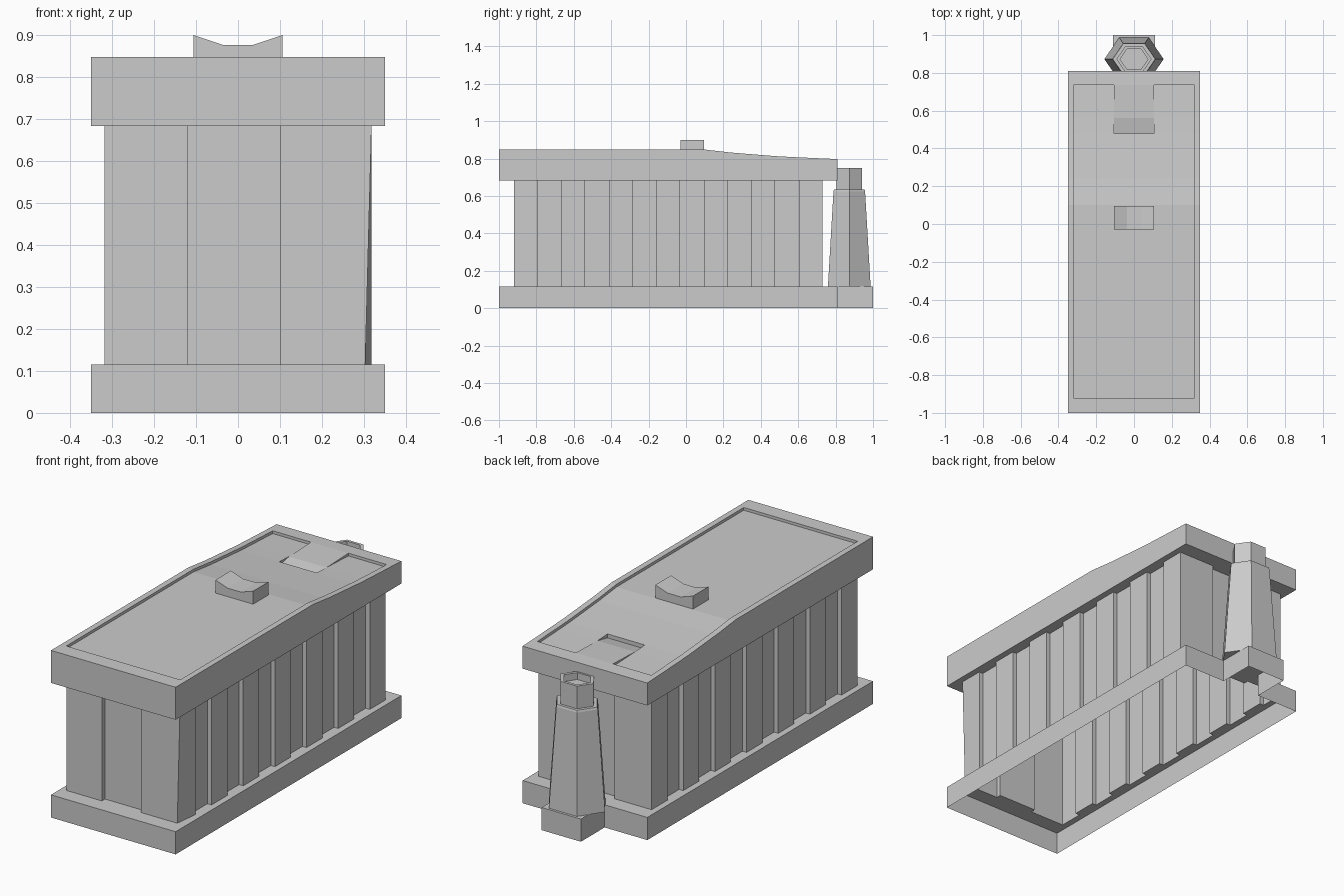
import bpy, bmesh, math

if "Cube" in bpy.data.objects:
    bpy.data.objects.remove(bpy.data.objects["Cube"])


def add_face(bm, pts):
    return bm.faces.new([bm.verts.new(p) for p in pts])


def finish(name, bm):
    bmesh.ops.remove_doubles(bm, verts=bm.verts, dist=1e-4)
    bmesh.ops.recalc_face_normals(bm, faces=bm.faces)
    me = bpy.data.meshes.new(name)
    bm.to_mesh(me)
    bm.free()
    ob = bpy.data.objects.new(name, me)
    bpy.context.collection.objects.link(ob)
    return ob


def band(bm, lo, hi):
    """Quads between two closed loops of 3D points."""
    n = len(lo)
    for i in range(n):
        j = (i + 1) % n
        add_face(bm, [lo[i], lo[j], hi[j], hi[i]])


def ledge(bm, outer, inner, z, up):
    """Flat ring between two outlines."""
    edges = []
    for loop in (outer, inner):
        vs = [bm.verts.new((x, y, z)) for x, y in loop]
        edges += [bm.edges.new((vs[i - 1], vs[i])) for i in range(len(vs))]
    bmesh.ops.triangle_fill(bm, use_beauty=True, edges=edges, normal=(0, 0, up))


def at(loop, z):
    return [(x, y, z) for x, y in loop]


BASE_Z, EAVE_Z, DROP = 0.115, 0.683, 0.014

# Corrugated wall outline, alternating proud and recessed panels
ys = [-0.92 + i * 1.65 / 13 for i in range(14)]
right = []
for i in range(13):
    x = 0.295 if i % 2 else 0.318
    right += [(x, ys[i]), (x, ys[i + 1])]
back = [(0.11, 0.73), (0.11, 0.705), (-0.11, 0.705), (-0.11, 0.73)]
front = [(-0.12, -0.92), (-0.12, -0.895), (0.1, -0.895), (0.1, -0.92)]
wall_top = right + back + [(-x, y) for x, y in reversed(right)] + front
wall_low = [(0.303, -0.92)] + wall_top[1:]

bm = bmesh.new()
band(bm, at(wall_low, BASE_Z), at(wall_top, EAVE_Z))
finish("corrugated_walls", bm)

# Open-bottomed base with a plinth for the tower
base = [(-0.35, -1), (0.35, -1), (0.35, 0.81), (0.11, 0.81),
        (0.11, 1), (-0.11, 1), (-0.11, 0.81), (-0.35, 0.81)]
bm = bmesh.new()
band(bm, at(base, 0), at(base, BASE_Z))
ledge(bm, base, wall_low, BASE_Z, 1)
finish("base", bm)


# Roof height along its length
def roof_z(y):
    prof = [(-1, 0.848), (0.1, 0.848), (0.24, 0.832), (0.5, 0.811), (0.81, 0.797)]
    for (y0, z0), (y1, z1) in zip(prof, prof[1:]):
        if y <= y1:
            return z0 + (z1 - z0) * (y - y0) / (y1 - y0)
    return prof[-1][1]


bm = bmesh.new()
Y = [-1, -0.92, 0.1, 0.24, 0.48, 0.56, 0.735, 0.81]
X = [-0.35, -0.32, -0.105, 0.105, 0.32, 0.35]


def strip(x0, x1, y0, y1, d0=0, d1=0):
    add_face(bm, [(x0, y0, roof_z(y0) - d0), (x1, y0, roof_z(y0) - d0),
                  (x1, y1, roof_z(y1) - d1), (x0, y1, roof_z(y1) - d1)])


# Sunk depth of the middle strip: a hatch notch, then a ramp up to the rim
MID = {0.48: (DROP, 0.034), 0.56: (DROP, DROP), 0.735: (0, 0)}
for y0, y1 in zip(Y, Y[1:]):
    for i, (x0, x1) in enumerate(zip(X, X[1:])):
        if i in (0, 4) or y0 == -1 or y1 == 0.81:
            strip(x0, x1, y0, y1)
        elif i == 2:
            d0 = MID.get(y0, (DROP, DROP))[1]
            d1 = MID.get(y1, (DROP, DROP))[0]
            strip(x0, x1, y0, y1, d0, d1)
            for x in (x0, x1):
                if (d0, d1) != (DROP, DROP):
                    tri = [(x, y0, roof_z(y0) - DROP), (x, y0, roof_z(y0) - d0),
                           (x, y1, roof_z(y1) - d1), (x, y1, roof_z(y1) - DROP)]
                    add_face(bm, tri[:3] if d1 == DROP else tri[1:])
        else:
            strip(x0, x1, y0, y1, DROP, DROP)
# Notch back wall
z = roof_z(0.48)
add_face(bm, [(-0.105, 0.48, z - DROP), (0.105, 0.48, z - DROP),
              (0.105, 0.48, z - 0.034), (-0.105, 0.48, z - 0.034)])
# Walls of the sunk panel
for y0, y1 in zip(Y[1:-1], Y[2:-1]):
    for x in (-0.32, 0.32):
        add_face(bm, [(x, y0, roof_z(y0)), (x, y1, roof_z(y1)),
                      (x, y1, roof_z(y1) - DROP), (x, y0, roof_z(y0) - DROP)])
for x0, x1, y in [(-0.32, -0.105, -0.92), (-0.105, 0.105, -0.92), (0.105, 0.32, -0.92),
                  (-0.32, -0.105, 0.735), (0.105, 0.32, 0.735)]:
    z = roof_z(y)
    add_face(bm, [(x0, y, z), (x1, y, z), (x1, y, z - DROP), (x0, y, z - DROP)])
# Outer skirt and eave
for x in (-0.35, 0.35):
    add_face(bm, [(x, -1, EAVE_Z), (x, 0.81, EAVE_Z)] + [(x, y, roof_z(y)) for y in reversed(Y)])
for y in (-1, 0.81):
    add_face(bm, [(-0.35, y, EAVE_Z), (0.35, y, EAVE_Z)] + [(x, y, roof_z(y)) for x in reversed(X)])
ledge(bm, [(-0.35, -1), (0.35, -1), (0.35, 0.81), (-0.35, 0.81)], wall_top, EAVE_Z, -1)
finish("roof", bm)

# Saddle-shaped block on the roof
bm = bmesh.new()
prof = [(-0.106, 0.83), (0.106, 0.83), (0.106, 0.9), (0.037, 0.877), (-0.037, 0.877), (-0.106, 0.9)]
a, b = ([(x, y, z) for x, z in prof] for y in (-0.03, 0.095))
band(bm, a, b)
add_face(bm, a)
add_face(bm, b)
finish("roof_saddle", bm)

# Tapered hexagonal tower with a hollow-topped chimney
bm = bmesh.new()
rings = []
for r, z in [(0.157, 0.115), (0.116, 0.625), (0.112, 0.635), (0.093, 0.635),
             (0.093, 0.75), (0.074, 0.75), (0.074, 0.715)]:
    rings.append([(r * math.cos(k * math.pi / 3), 0.873 + 0.84 * r * math.sin(k * math.pi / 3), z)
                  for k in range(6)])
for lo, hi in zip(rings, rings[1:]):
    band(bm, lo, hi)
add_face(bm, rings[0])
add_face(bm, rings[-1])
finish("hexagonal_tower", bm)
